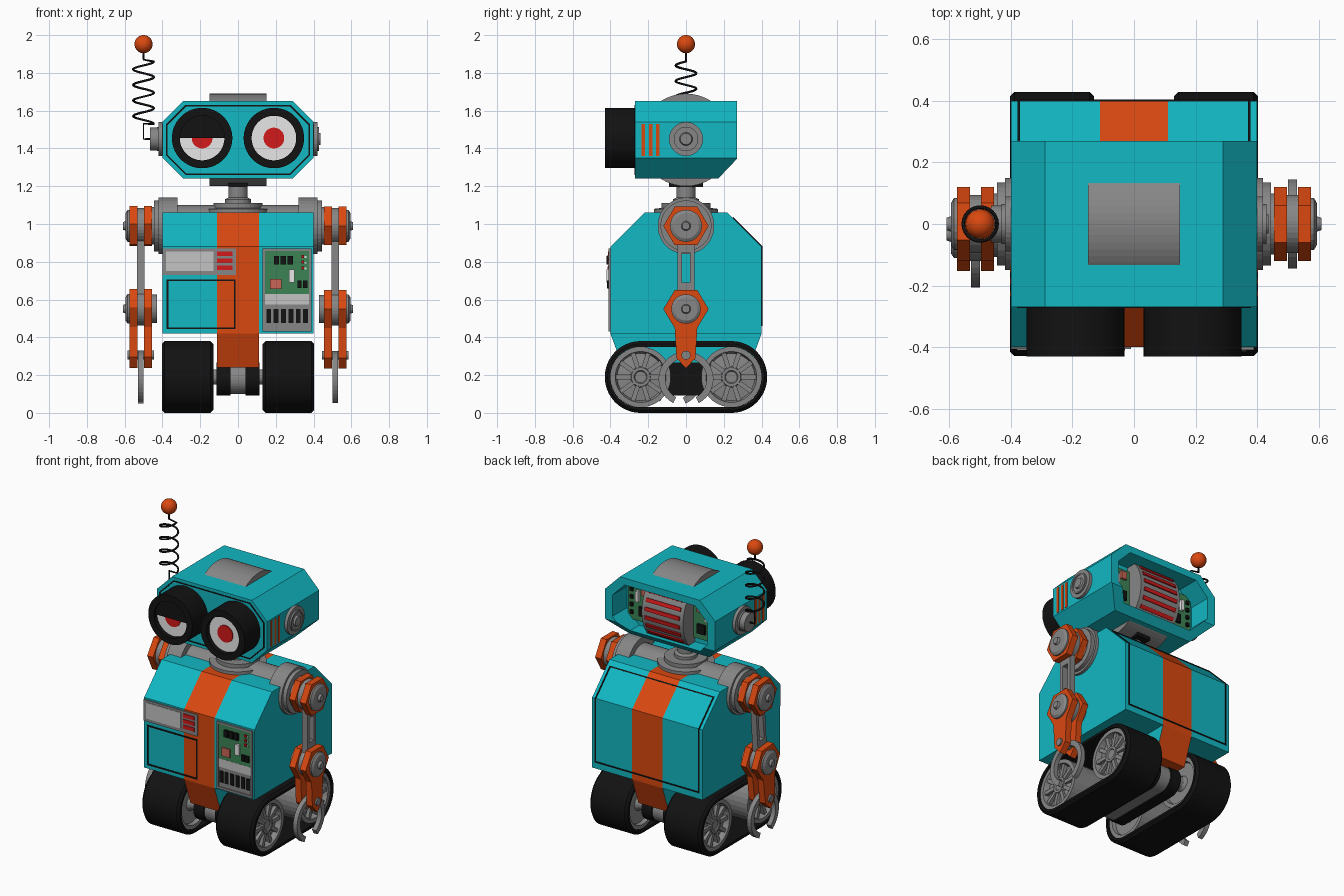
import bpy, bmesh
from math import sin, cos, pi, radians
from mathutils import Matrix, Vector

default_cube = bpy.data.objects.get("Cube")
if default_cube:
    bpy.data.objects.remove(default_cube, do_unlink=True)


def material(name, r, g, b):
    m = bpy.data.materials.new(name)
    m.use_nodes = True
    m.diffuse_color = (r, g, b, 1)
    m.node_tree.nodes["Principled BSDF"].inputs["Base Color"].default_value = (r, g, b, 1)
    return m


teal = material("teal", .006, .48, .55)
orange = material("orange", .7, .065, .005)
gray = material("metal gray", .24, .24, .24)
black = material("black", .006, .006, .006)
white = material("white", .8, .8, .8)
red = material("red", .65, .01, .01)
green = material("board green", .045, .23, .09)
pink = material("salmon", .58, .13, .09)
light = material("screen gray", .55, .55, .55)


def finish(name, bm, *mats):
    bmesh.ops.recalc_face_normals(bm, faces=bm.faces)
    mesh = bpy.data.meshes.new(name)
    bm.to_mesh(mesh)
    bm.free()
    for m in mats:
        mesh.materials.append(m)
    obj = bpy.data.objects.new(name, mesh)
    bpy.context.collection.objects.link(obj)
    return obj


def place(axis, u, v, t):
    return {"x": (t, u, v), "y": (u, t, v), "z": (u, v, t)}[axis]


def loft(name, rings, *mats, closed=False):
    bm = bmesh.new()
    loops = [[bm.verts.new(p) for p in ring] for ring in rings]
    pairs = list(zip(loops, loops[1:])) + ([(loops[-1], loops[0])] if closed else [])
    for a, b in pairs:
        for i in range(len(a)):
            j = (i + 1) % len(a)
            bm.faces.new((a[i], a[j], b[j], b[i]))
    if not closed:
        bm.faces.new(loops[0])
        bm.faces.new(loops[-1])
    return finish(name, bm, *mats)


def prism(name, axis, outline, stations, *mats):
    return loft(name, [[place(axis, u, v, t) for u, v in outline] for t in stations], *mats)


def frame(name, axis, outer, inner, a, b, mat):
    rings = [[place(axis, u, v, t) for u, v in o]
             for o, t in ((outer, a), (inner, a), (inner, b), (outer, b))]
    return loft(name, rings, mat, closed=True)


def lathe(name, axis, centre, profile, mat, n=32, stretch=0, closed=False):
    rings = []
    for r, t in profile:
        angles = [2 * pi * (i + .5) / n for i in range(n)]
        rings.append([place(axis, centre[0] + r * cos(a) + (stretch if cos(a) > 0 else -stretch),
                            centre[1] + r * sin(a), t) for a in angles])
    return loft(name, rings, mat, closed=closed)


def disc(name, axis, centre, r, a, b, mat, n=32, stretch=0):
    return lathe(name, axis, centre, [(r, a), (r, b)], mat, n, stretch)


def rect(x0, x1, z0, z1):
    return [(x0, z0), (x1, z0), (x1, z1), (x0, z1)]


def box(name, x, y, z, mat):
    return prism(name, "y", rect(*x, *z), y, mat)


def octagon(w, h, cut, cz):
    half = [(w, h - cut), (w - cut, h), (cut - w, h), (-w, h - cut)]
    return [(x, cz + z) for x, z in half] + [(-x, cz - z) for x, z in half]


# Body shell with a centre stripe, and the keel below it
side = [(-.4, .42), (-.4, .88), (-.22, 1.06), (.22, 1.06), (.4, .88), (.4, .42)]
body = prism("body", "x", side, (-.4, -.11, .11, .4), teal, orange)
for f in body.data.polygons:
    f.material_index = int(abs(f.center.x) < .1)
keel = prism("keel", "x", [(-.4, .42), (-.335, .24), (.335, .24), (.4, .42)], (-.11, .11), orange, teal)
for f in keel.data.polygons:
    f.material_index = int(abs(f.normal.x) > .9)

# Seam of the rear panel
for s in (1, -1):
    prism("rear_seam_side", "x", [(.404, .46), (.404, .882), (.25, 1.036), (.24, 1.03), (.395, .875), (.395, .46)],
          (s * .371, s * .379), black)
box("rear_seam_bottom", (-.375, .375), (.395, .404), (.46, .468), black)
prism("rear_seam_top", "x", [(.24, 1.03), (.25, 1.036), (.256, 1.03), (.246, 1.024)], (-.375, .375), black)

# Front display, hatch and circuit panel
box("display_frame", (-.4, -.01), (-.407, -.39), (.73, .87), gray)
box("display_screen", (-.38, -.13), (-.41, -.4), (.75, .855), light)
for i in range(3):
    z = .757 + i * .037
    box("display_bar", (-.11, -.03), (-.412, -.4), (z, z + .024), red)
frame("hatch_seam", "y", rect(-.378, -.012, .444, .706), rect(-.369, -.021, .453, .697), -.404, -.395, black)
box("panel_back", (.13, .39), (-.403, -.39), (.43, .87), gray)
frame("panel_rim", "y", rect(.13, .39, .43, .87), rect(.143, .377, .445, .857), -.41, -.4, gray)
box("panel_board", (.143, .377), (-.406, -.4), (.63, .857), green)
box("vent_plate", (.143, .377), (-.407, -.4), (.575, .63), light)
for i in range(6):
    x = .15 + i * .039
    box("vent_slot", (x, x + .026), (-.408, -.4), (.475, .55), black)
for i in range(3):
    x = .19 + i * .036
    box("chip", (x, x + .028), (-.42, -.4), (.785, .83), black)
    z = .76 + i * .03
    box("lamp", (.335, .35), (-.415, -.4), (z, z + .016), red)
    box("lamp_base", (.352, .362), (-.412, -.4), (z, z + .01), white)
box("salmon_chip", (.17, .23), (-.415, -.4), (.655, .71), pink)
box("white_chip", (.27, .3), (-.42, -.4), (.69, .76), white)
for x in (.315, .345):
    box("capacitor", (x, x + .022), (-.418, -.4), (.66, .7), black)

# Neck
lathe("neck", "z", (0, 0), [(.17, 1.05), (.17, 1.08), (.13, 1.085), (.13, 1.11), (.07, 1.11),
                            (.07, 1.13), (.05, 1.14), (.05, 1.24)], gray)
box("neck_slot", (-.05, .05), (-.09, .09), (1.195, 1.25), black)

# Head shell with sloped lower back edge and open back
head = prism("head", "y", octagon(.4, .205, .11, 1.445), (-.27, .27), teal)
bm = bmesh.new()
bm.from_mesh(head.data)
bmesh.ops.bisect_plane(bm, geom=bm.verts[:] + bm.edges[:] + bm.faces[:], plane_co=(0, .17, 1.24),
                       plane_no=Vector((0, 1.05, -1)).normalized(), clear_outer=True)
bmesh.ops.holes_fill(bm, edges=bm.edges[:], sides=0)
bmesh.ops.recalc_face_normals(bm, faces=bm.faces)
bm.to_mesh(head.data)
bm.free()
cutter = prism("head_cutter", "y", octagon(.345, .16, .09, 1.445), (.12, .4), teal)
cutter.hide_render = True
cut = head.modifiers.new("opening", "BOOLEAN")
cut.operation, cut.solver, cut.object = "DIFFERENCE", "EXACT", cutter
bpy.context.view_layer.objects.active = head
bpy.ops.object.modifier_apply(modifier=cut.name)
bpy.data.objects.remove(cutter, do_unlink=True)
frame("face_seam", "y", octagon(.38, .185, .102, 1.445), octagon(.373, .178, .099, 1.445), -.273, -.265, black)

# Drum through the head, with red bars facing back
disc("head_drum", "x", (0, 1.445), .245, -.15, .15, gray, 64)
for i in range(6):
    bar = box("drum_bar", (-.125, .125), (.235, .252), (-.012, .012), red)
    bar.data.transform(Matrix.Translation((0, 0, 1.445)) @ Matrix.Rotation(radians(i * 13 - 32), 4, "X"))

for s in (1, -1):
    # Rear head circuit boards
    box("rear_board", (s * .15, s * .325), (.115, .135), (1.32, 1.57), green)
    box("rear_salmon_chip", (s * .18, s * .22), (.13, .15), (1.5, 1.55), pink)
    box("rear_white_chip", (s * .24, s * .26), (.13, .155), (1.45, 1.52), white)
    box("rear_black_chip", (s * .18, s * .24), (.13, .15), (1.36, 1.42), black)
    for z in (1.36, 1.41, 1.46, 1.51):
        box("rear_lamp", (s * .285, s * .305), (.13, .15), (z, z + .022), black)

    # Eyes
    eye = (s * .19, 1.455)
    lathe("eye_tube", "y", eye, [(.16, -.26), (.16, -.43), (.118, -.43), (.118, -.26)], black, 48, closed=True)
    disc("eye_white", "y", eye, .12, -.4, -.27, white, 48)
    disc("pupil", "y", eye, .055, -.406, -.39, red)

    # Ears and cheek stripes
    lathe("ear", "x", (0, 1.45), [(.09, s * .39), (.09, s * .42), (.065, s * .42), (.065, s * .43), (.055, s * .43),
                                  (.055, s * .425), (.035, s * .425), (.03, s * .437)], gray)
    for y in (-.235, -.195, -.158):
        box("cheek_stripe", (s * .395, s * .403), (y, y + .018), (1.36, 1.53), orange)

    # Tracks and wheels
    lathe("track", "x", (0, .19), [(.16, s * .13), (.175, s * .13), (.19, s * .145), (.19, s * .388), (.175, s * .403),
                                   (.16, s * .403)], black, 64, .24, True)
    disc("inner_belt", "x", (0, .18), .088, s * .04, s * .115, black, 32, .21)
    for y in (-.24, .24):
        disc("axle", "x", (y, .19), .04, 0, s * .2, gray, 16)
        lathe("wheel", "x", (y, .19), [(.04, s * .15), (.05, s * .17), (.13, s * .17), (.135, s * .145), (.16, s * .145),
                                       (.16, s * .39), (.135, s * .39), (.125, s * .355), (.055, s * .365),
                                       (.05, s * .385), (.035, s * .385), (.03, s * .378)], gray)
        for i in range(10):
            spoke = box("wheel_spoke", (s * .35, s * .38), (.045, .135), (-.012, .012), gray)
            spoke.data.transform(Matrix.Translation((0, y, .19)) @ Matrix.Rotation(i * pi / 5, 4, "X"))

    # Shoulder
    lathe("shoulder", "x", (0, .99), [(.11, s * .1), (.11, s * .32), (.15, s * .32), (.15, s * .42), (.135, s * .42),
                                      (.135, s * .445), (.1, s * .445), (.1, s * .46)], gray)

    # Arm: paired plates, slotted link, pivots and claw
    arm = []
    hexagon = [(-.12, .99), (-.06, 1.092), (.06, 1.092), (.12, .99), (.06, .888), (-.06, .888)]
    forearm = [(-.12, .55), (-.06, .65), (.06, .65), (.12, .55), (.06, .45), (.05, .29),
               (0, .235), (-.05, .29), (-.06, .45), (-.12, .55 - .001)]
    for a, b in ((.455, .497), (.533, .575)):
        arm.append(prism("shoulder_plate", "x", hexagon, (s * a, s * b), orange))
        arm.append(prism("forearm_plate", "x", forearm, (s * a, s * b), orange))
    for z, r in ((.99, .085), (.55, .078)):
        arm.append(disc("joint_core", "x", (0, z), r + .01, s * .49, s * .54, gray))
        arm.append(lathe("joint_cap", "x", (0, z), [(r, s * .57), (r, s * .585), (r * .8, s * .595), (.025, s * .595),
                                                    (.02, s * .61)], gray, 24))
    arm.append(disc("elbow_inner_cap", "x", (0, .55), .075, s * .43, s * .46, gray))
    arm.append(disc("wrist_pin", "x", (0, .305), .024, s * .445, s * .585, gray, 16))
    link = (s * .495, s * .535)
    for y in (-.045, .022):
        arm.append(box("link_rail", link, (y, y + .023), (.55, .99), gray))
    for z in (.55, .85):
        arm.append(box("link_end", link, (-.03, .03), (z, z + .14), gray))
    sweep = [radians(-62 + i * 304 / 32) for i in range(33)]
    claw = [(.145 * cos(a), .18 + .145 * sin(a)) for a in sweep]
    claw += [(.11 * cos(a), .18 + .11 * sin(a)) for a in reversed(sweep)]
    arm.append(prism("claw", "x", claw, (s * .5, s * .53), gray))
    if s < 0:
        pivot = Matrix.Translation((0, 0, .99))
        for part in arm:
            part.data.transform(pivot @ Matrix.Rotation(-.075, 4, "X") @ pivot.inverted())

disc("centre_belt", "x", (0, .18), .08, -.045, .045, gray, 32, .21)

# Drooping lid on the right eye
half_turn = [pi * i / 24 for i in range(25)]
prism("eyelid", "y", [(-.19 + .119 * cos(a), 1.455 + .119 * sin(a)) for a in half_turn], (-.415, -.39), black)

# Spring antenna on the right ear
disc("antenna_socket", "x", (0, 1.45), .06, -.42, -.465, gray)
path = [(-.46, 0, 1.45), (-.5, 0, 1.45), (-.5, 0, 1.53)]
path += [(-.5 + .055 * cos(a), .055 * sin(a), 1.53 + .33 * a / (8 * pi)) for a in (i * pi / 12 for i in range(97))]
path += [(-.5, 0, 1.87), (-.5, 0, 1.93)]
curve = bpy.data.curves.new("antenna_spring", "CURVE")
curve.dimensions, curve.bevel_depth, curve.bevel_resolution = "3D", .006, 1
spline = curve.splines.new("POLY")
spline.points.add(len(path) - 1)
for point, co in zip(spline.points, path):
    point.co = (*co, 1)
curve.materials.append(black)
bpy.context.collection.objects.link(bpy.data.objects.new("antenna_spring", curve))
bm = bmesh.new()
bmesh.ops.create_uvsphere(bm, u_segments=24, v_segments=16, radius=.048, matrix=Matrix.Translation((-.5, 0, 1.952)))
ball = finish("antenna_ball", bm, orange)
for f in ball.data.polygons:
    f.use_smooth = True
